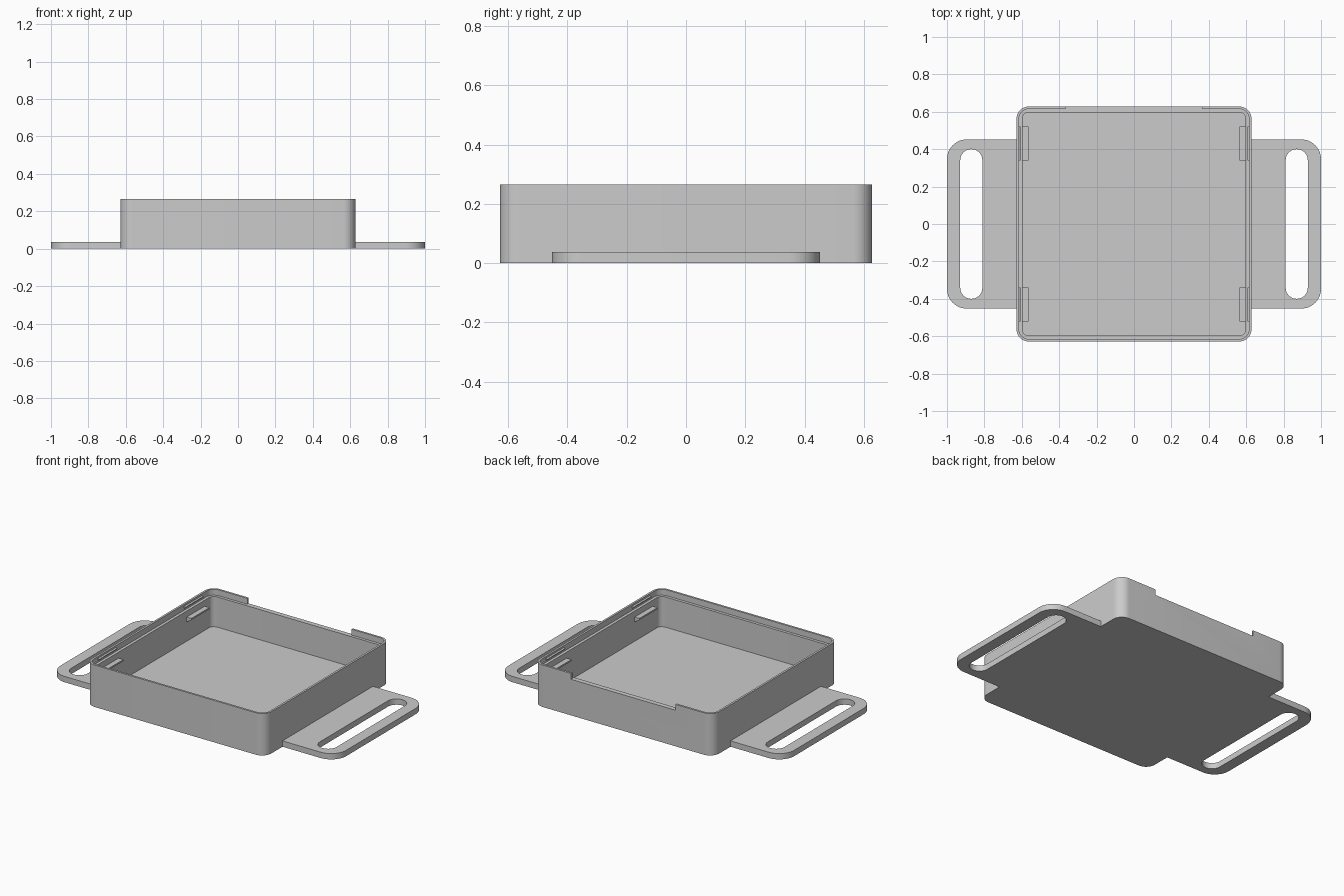
import bpy
import bmesh
import math
from mathutils import Vector

cube = bpy.data.objects.get("Cube")
if cube:
    bpy.data.objects.remove(cube, do_unlink=True)

grey = bpy.data.materials.new("grey_plastic")
grey.use_nodes = True
grey.diffuse_color = (0.6, 0.6, 0.6, 1)
grey.node_tree.nodes["Principled BSDF"].inputs["Base Color"].default_value = (0.6, 0.6, 0.6, 1)

HALF, LIP, INNER = 0.628, 0.615, 0.597     # half widths of the tray walls
TOP, LEDGE, FLOOR = 0.265, 0.228, 0.037    # heights


def rounded_rect(x0, x1, y0, y1, radii, steps=10):
    """Counter-clockwise outline; radii run from the lower left corner."""
    points = []
    corners = [(x0, y0, 1, 1), (x1, y0, -1, 1), (x1, y1, -1, -1), (x0, y1, 1, -1)]
    for i, ((x, y, sx, sy), r) in enumerate(zip(corners, radii)):
        if r == 0:
            points.append((x, y))
            continue
        for k in range(steps + 1):
            a = math.pi + (i + k / steps) * math.pi / 2
            points.append((x + sx * r + r * math.cos(a), y + sy * r + r * math.sin(a)))
    return points


def loft(name, rings):
    """Solid skinned through matching rings, closed at both ends."""
    bm = bmesh.new()
    loops = [[bm.verts.new(p) for p in ring] for ring in rings]
    n = len(loops[0])
    for low, high in zip(loops, loops[1:]):
        for i in range(n):
            j = (i + 1) % n
            bm.faces.new((low[i], low[j], high[j], high[i]))
    bm.faces.new(loops[0][::-1])
    bm.faces.new(loops[-1])
    bmesh.ops.recalc_face_normals(bm, faces=bm.faces)
    mesh = bpy.data.meshes.new(name)
    bm.to_mesh(mesh)
    bm.free()
    mesh.materials.append(grey)
    obj = bpy.data.objects.new(name, mesh)
    bpy.context.collection.objects.link(obj)
    return obj


def plate(name, outline, z0, z1):
    return loft(name, [[(x, y, z) for x, y in outline] for z in (z0, z1)])


def activate(obj):
    bpy.ops.object.select_all(action='DESELECT')
    obj.select_set(True)
    bpy.context.view_layer.objects.active = obj


def cut(obj, cutter):
    mod = obj.modifiers.new("cut", 'BOOLEAN')
    mod.operation = 'DIFFERENCE'
    mod.solver = 'EXACT'
    mod.object = cutter
    activate(obj)
    bpy.ops.object.modifier_apply(modifier=mod.name)
    bpy.data.objects.remove(cutter, do_unlink=True)


def mirror(obj, x=True, y=False):
    mod = obj.modifiers.new("mirror", 'MIRROR')
    mod.use_axis = (x, y, False)


def ridge(name, profile, y0, y1):
    """Prism along y with an xz profile, repeated in all four quadrants."""
    obj = loft(name, [[(x, y, z) for x, z in profile] for y in (y0, y1)])
    mirror(obj, y=True)
    return obj


# Open tray with a stepped rim
sections = [(HALF, 0), (HALF, TOP), (LIP, TOP), (LIP, LEDGE), (INNER, LEDGE), (INNER, FLOOR)]
rings = []
for h, z in sections:
    radius = 0.065 - (HALF - h)
    rings.append([(x, y, z) for x, y in rounded_rect(-h, h, -h, h, [radius] * 4)])
tray = loft("tray", rings)

# Wide notch through the back lip
notch = plate("notch_cutter", rounded_rect(-0.365, 0.365, 0.606, 0.7, [0] * 4), LEDGE, 0.4)
cut(tray, notch)

# Strap handles with long slots
handle = plate("strap_handle", rounded_rect(HALF - 0.003, 1, -0.452, 0.452, [0, 0.105, 0.105, 0]), 0, FLOOR)
slot = plate("slot_cutter", rounded_rect(0.811, 0.929, -0.4, 0.4, [0.0589] * 4), -0.1, 0.2)
cut(handle, slot)
mirror(handle)

# Support tabs on the side walls, sloped underneath
tab = ridge("support_tab", [(0.604, 0.19), (0.564, 0.19), (0.564, 0.18), (0.604, 0.155)], 0.34, 0.52)

# Small snap ridges on the inside of the lip
snap = ridge("snap_ridge", [(0.618, 0.255), (0.607, 0.248), (0.607, 0.243), (0.618, 0.236)], 0.34, 0.52)

for obj in (tray, handle, tab, snap):
    activate(obj)
    bpy.ops.object.shade_smooth_by_angle(angle=math.radians(30))
